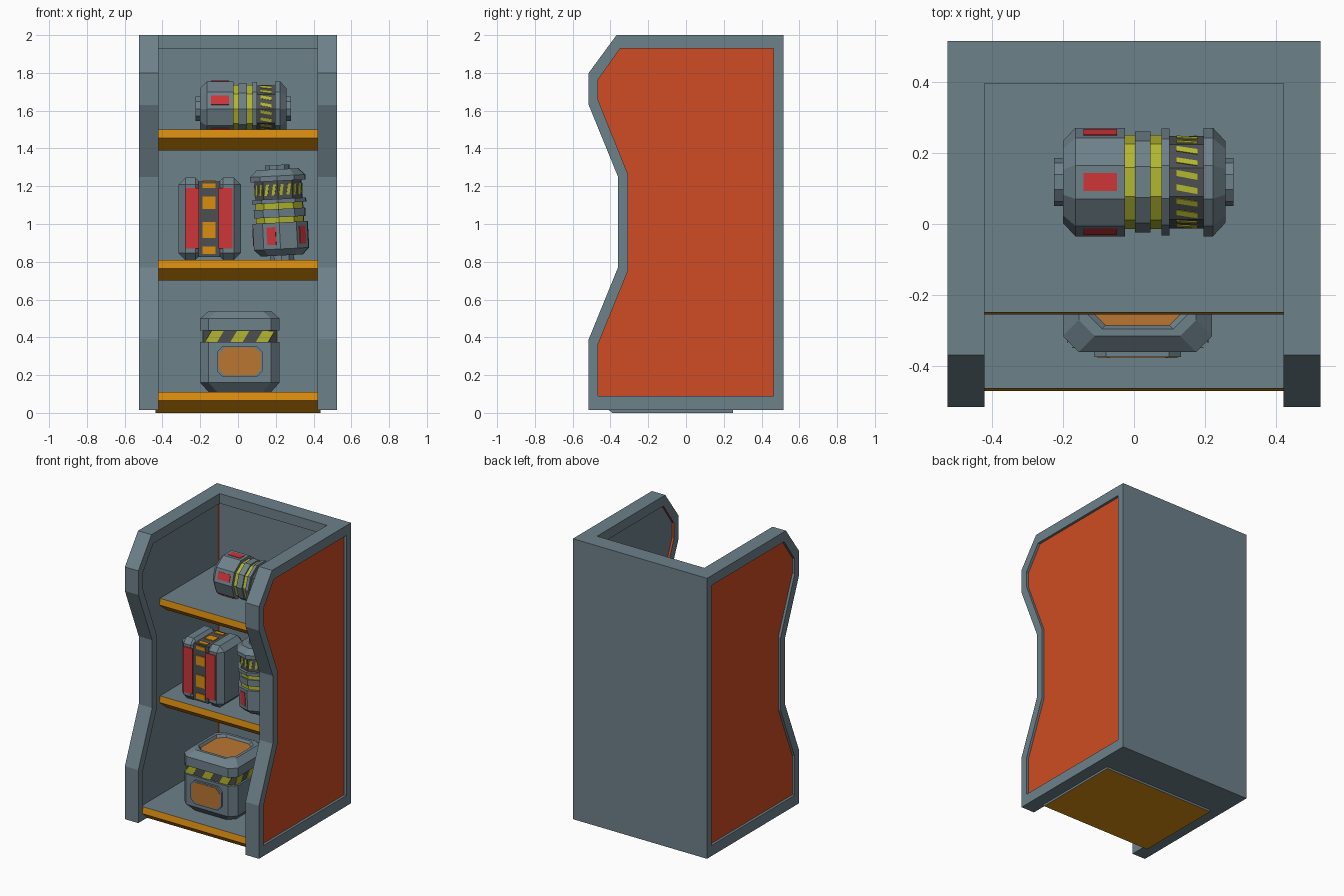
import bpy, bmesh, math
from mathutils import Matrix, Vector

if "Cube" in bpy.data.objects:
    bpy.data.objects.remove(bpy.data.objects["Cube"])

COLOURS = {
    "steel_grey": (0.155, 0.218, 0.255), "panel_orange": (0.62, 0.073, 0.017),
    "edge_orange": (0.71, 0.27, 0.005), "tan_orange": (0.49, 0.18, 0.032),
    "warning_red": (0.62, 0.035, 0.04), "hazard_yellow": (0.45, 0.47, 0.028),
    "dark_grey": (0.075, 0.078, 0.08)}
MATS = {}
for n, c in COLOURS.items():
    MATS[n] = bpy.data.materials.new(n)
    MATS[n].diffuse_color = (*c, 1)
G, P, E, T, R, Y, D = COLOURS


class Part:
    """Collects lofted shells into one object."""
    def __init__(self):
        self.v, self.f, self.m = [], [], []

    def loft(self, rings, mat=G, caps=(G, G), cyclic=False):
        """mat: colour, or a rule of (segment, side)."""
        b, n, k = len(self.v), len(rings[0]), len(rings)
        for r in rings:
            self.v += [Vector(p) for p in r]
        for s in range(k if cyclic else k - 1):
            t = (s + 1) % k
            for i in range(n):
                j = (i + 1) % n
                self.f.append([b + s*n + i, b + s*n + j, b + t*n + j, b + t*n + i])
                self.m.append(mat(s, i) if callable(mat) else mat)
        if not cyclic:
            self.f += [list(range(b, b + n))[::-1], list(range(b + (k-1)*n, b + k*n))]
            self.m += list(caps)

    def plate(self, pts, normal, t, mat):
        pts = [Vector(p) for p in pts]
        self.loft([pts, [p + Vector(normal) * t for p in pts]], mat, (mat, mat))

    def box(self, lo, hi, mat=G):
        (a, b, c), (d, e, f) = lo, hi
        self.plate([(a, b, c), (d, b, c), (d, e, c), (a, e, c)], (0, 0, 1), f - c, mat)

    def done(self, name, matrix=Matrix(), bevel=0):
        me = bpy.data.meshes.new(name)
        me.from_pydata([matrix @ p for p in self.v], [], self.f)
        used = list(dict.fromkeys(self.m))
        for u in used:
            me.materials.append(MATS[u])
        for p, m in zip(me.polygons, self.m):
            p.material_index = used.index(m)
        bm = bmesh.new()
        bm.from_mesh(me)
        bmesh.ops.recalc_face_normals(bm, faces=bm.faces)
        if bevel:
            bmesh.ops.bevel(bm, geom=bm.edges[:], offset=bevel, segments=1, affect='EDGES')
        bm.to_mesh(me)
        bm.free()
        ob = bpy.data.objects.new(name, me)
        bpy.context.collection.objects.link(ob)
        return ob


def at_x(profile, x):
    return [(x, y, z) for y, z in profile]


# Side walls: contoured frame, recessed orange panel, inner liner
outer = [(.515, .015), (-.515, .015), (-.515, .39), (-.36, .77), (-.36, 1.25),
         (-.515, 1.63), (-.515, 1.8), (-.368, 2), (.515, 2)]
inner = [(.462, .09), (-.465, .09), (-.465, .365), (-.308, .75), (-.308, 1.265),
         (-.465, 1.655), (-.465, 1.765), (-.348, 1.93), (.462, 1.93)]
for s, side in ((-1, "left"), (1, "right")):
    w = Part()
    w.loft([at_x(outer, s*.42), at_x(outer, s*.525), at_x(inner, s*.525),
            at_x(inner, s*.505), at_x(inner, s*.44), at_x(inner, s*.42)],
           lambda k, i: P if k == 4 else G, cyclic=True)
    w.done(side + "_wall_frame")
    w = Part()
    w.loft([at_x(inner, s*.44), at_x(inner, s*.507)], P, (P, P))
    w.done(side + "_wall_panel")
    w = Part()
    liner = [(min(y, .395), z) for y, z in inner]
    w.loft([at_x(liner, s*.436), at_x(liner, s*.441)])
    w.done(side + "_wall_liner")

# Back wall with a thicker top rim
w = Part()
back = [(.515, .015), (.415, .015), (.415, 1.93), (.395, 1.93), (.395, 2), (.515, 2)]
w.loft([at_x(back, -.42), at_x(back, .42)])
w.box((-.44, .416, .1), (.44, .46, 1.92))
w.done("back_wall")

# Shelves: grey top, orange nosing and underside
for z, y, name in ((1.39, -.255, "top_shelf"), (.7, -.255, "middle_shelf")):
    p = [(.42, z + .11), (y + .006, z + .11), (y, z + .065), (y + .08, z), (.42, z)]
    w = Part()
    w.loft([at_x(p, -.438), at_x(p, .438)], lambda k, i: E if i in (1, 2, 3) else G)
    w.done(name)
p = [(.42, .11), (-.462, .11), (-.47, .065), (-.39, 0), (.25, 0), (.25, .015), (.42, .015)]
w = Part()
w.loft([at_x(p, -.438), at_x(p, .438)], lambda k, i: E if i in (1, 2, 3) else G)
w.done("bottom_shelf")


# Crate on the bottom shelf
def octagon(hx, hy, c):
    q = [(hx, hy - c), (hx - c, hy)]
    q += [(-x, y) for x, y in q[::-1]]
    return q + [(-x, -y) for x, y in q]


def crate_ring(z, inset):
    h = .21 - inset
    return [(x, y, z) for x, y in octagon(h, h, .045)]


w = Part()
w.loft([crate_ring(z, i) for z, i in (
    (.11, .045), (.16, 0), (.375, 0), (.375, .014), (.435, .014), (.435, 0),
    (.5, 0), (.54, .045), (.54, .065), (.522, .075))],
    lambda k, i: D if k == 3 else G, (G, T))
for a in range(4):
    rot = Matrix.Rotation(a * math.pi / 2, 3, 'Z')
    for u in (-.135, 0, .135):
        w.plate([rot @ Vector(q) for q in ((u - .05, -.196, .376), (u + .015, -.196, .376),
                 (u + .05, -.196, .434), (u - .015, -.196, .434))], rot @ Vector((0, -1, 0)), .003, Y)
for hx, hz, y0, t, m in ((.122, .083, -.21, .014, G), (.112, .073, -.224, .003, T)):
    w.plate([(x, y0, z + .272) for x, z in octagon(hx, hz, .033)], (0, -1, 0), t, m)
w.done("crate", Matrix.Translation((.01, -.15, 0)))

# Twin-block case on the middle shelf
for x0, x1, side in ((-.315, -.19, "left"), (-.115, .015, "right")):
    w = Part()
    w.box((x0, -.21, .81), (x1, .06, 1.245))
    w.done(side + "_case_block", bevel=.036)
    cx = (x0 + x1) / 2 + (-.004 if x0 < -.2 else .004) + (.014 if x0 < -.2 else -.02)
    w = Part()
    for y in (-.216, .058):
        w.box((cx - .036, y, .87), (cx + .036, y + .008, 1.19), R)
    w.done(side + "_case_red_panels")
w = Part()
w.box((-.21, -.195, .825), (-.095, .045, 1.225), D)
for a, b in ((.84, .88), (.925, 1.01), (1.08, 1.145), (1.19, 1.215)):
    for y in (-.201, .043):
        w.box((-.188, y, a), (-.119, y + .008, b), E)
for a, b in ((-.18, -.15), (-.105, -.045), (.0, .03)):
    w.box((-.188, a, 1.222), (-.119, b, 1.23), E)
w.done("case_band")


# Ten-sided canister, used lying and standing
def canister(name, matrix):
    prof = [(-.225, .067, G), (-.2, .067, G), (-.2, .115, G), (-.165, .1525, G),
            (-.025, .1525, G), (-.025, .132, Y), (.003, .132, Y), (.003, .142, G),
            (.047, .142, G), (.047, .132, Y), (.078, .132, Y), (.078, .15, G),
            (.1, .15, G), (.1, .13, D), (.195, .13, D), (.195, .1525, G),
            (.222, .1525, G), (.257, .115, G), (.257, .067, G), (.28, .067, G)]
    w = Part()
    w.loft([[(r * math.cos(math.radians(18 + 36*k)), r * math.sin(math.radians(18 + 36*k)), z)
             for k in range(10)] for z, r, m in prof], lambda s, i: prof[s][2])
    for k in range(10):
        a = math.radians(36 * k)
        d, t, up = Vector((math.cos(a), math.sin(a), 0)), Vector((-math.sin(a), math.cos(a), 0)), Vector((0, 0, 1))
        for c in (-.02, .02):    # slanted hazard stripes
            w.plate([d*.1235 + t*(c + u) + up*z for u, z in
                     ((-.014, .12), (.003, .12), (.014, .178), (-.003, .178))], d, .003, Y)
        if k % 2 == 0:           # red windows
            w.plate([d*.1445 + t*u + up*z for u, z in
                     ((-.025, -.142), (.025, -.142), (.025, -.048), (-.025, -.048))], d, .004, R)
    w.done(name, matrix)


lying = Matrix(((0, 0, 1, 0), (0, -1, 0, .118), (1, 0, 0, 1.61), (0, 0, 0, 1)))
canister("lying_canister", lying)
canister("standing_canister", Matrix.Translation((.222, -.06, 1.033))
         @ Matrix.Rotation(math.radians(-3), 4, 'Y') @ Matrix.Rotation(math.radians(250), 4, 'Z'))

for m in bpy.data.materials:
    if m.users and not m.is_grease_pencil:
        m.use_nodes = True
        m.node_tree.nodes["Principled BSDF"].inputs["Base Color"].default_value = m.diffuse_color
